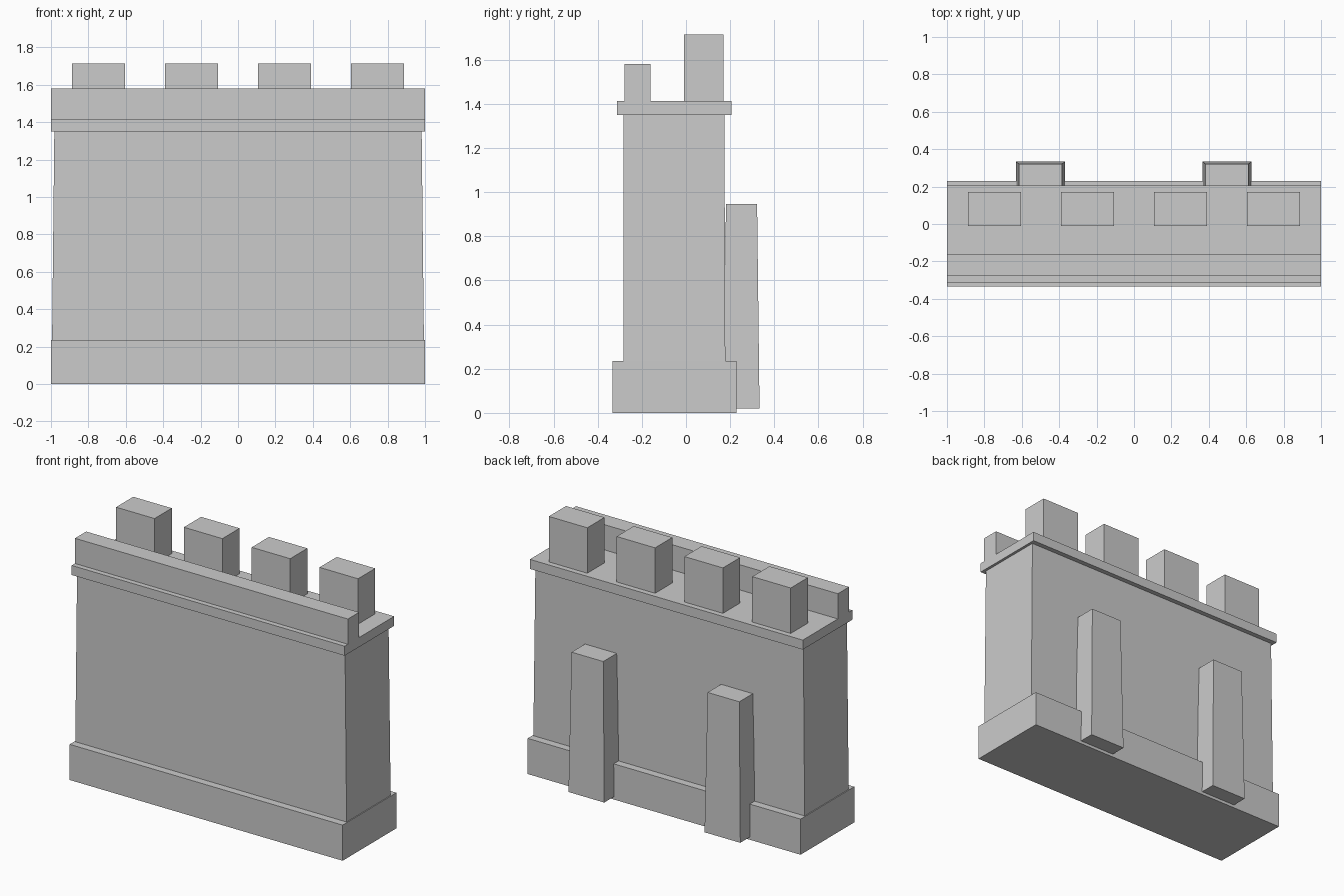
import bpy
import bmesh

cube = bpy.data.objects.get("Cube")
if cube:
    bpy.data.objects.remove(cube, do_unlink=True)

GREY = (0.6, 0.6, 0.6, 1.0)
stone = bpy.data.materials.new("grey_stone")
stone.use_nodes = True
stone.diffuse_color = GREY
stone.node_tree.nodes["Principled BSDF"].inputs["Base Color"].default_value = GREY


def block(name, x, y, z, top_x=None, top_y=None):
    """Flat-faced block from (min, max) ranges, optionally tapering to a top range."""
    bm = bmesh.new()
    bmesh.ops.create_cube(bm, size=1)
    for v in bm.verts:
        upper = v.co.z > 0
        rx = top_x if upper and top_x else x
        ry = top_y if upper and top_y else y
        v.co = (rx[v.co.x > 0], ry[v.co.y > 0], z[upper])
    mesh = bpy.data.meshes.new(name)
    bm.to_mesh(mesh)
    bm.free()
    mesh.materials.append(stone)
    obj = bpy.data.objects.new(name, mesh)
    bpy.context.collection.objects.link(obj)
    return obj


def span(center, half):
    return (center - half, center + half)


# Plinth, slightly tapering wall and overhanging walkway
block("plinth", (-1, 1), (-0.333, 0.229), (0, 0.236))
block("wall", (-0.994, 0.994), (-0.283, 0.178), (0.236, 1.35),
      top_x=(-0.982, 0.982), top_y=(-0.282, 0.174))
block("walkway", (-1, 1), (-0.312, 0.206), (1.35, 1.413))

# Low solid parapet along the front
block("parapet", (-1, 1), (-0.278, -0.161), (1.413, 1.58))

# Tall merlons along the back
for i in range(4):
    block(f"merlon_{i + 1}", span((i - 1.5) * 0.497, 0.141), (-0.01, 0.17), (1.413, 1.714))

# Tapering buttresses on the back
for side, cx in (("right", -0.5), ("left", 0.497)):
    block(f"{side}_buttress", span(cx, 0.131), (0.17, 0.333), (0.02, 0.946),
          top_x=span(cx, 0.116), top_y=(0.181, 0.322))
